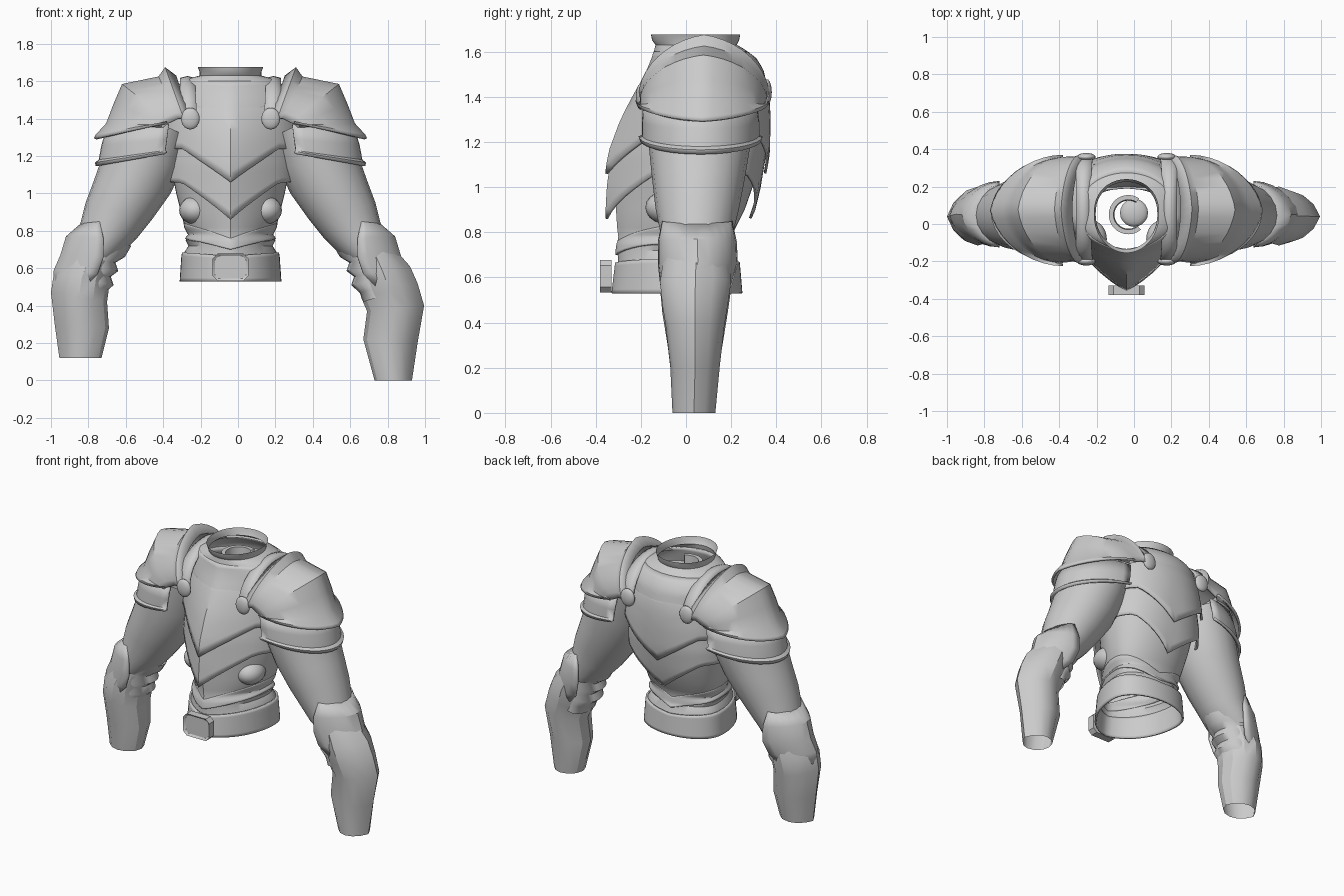
import bpy, bmesh
from math import sin, cos, pi

cube = bpy.data.objects.get("Cube")
if cube:
    bpy.data.objects.remove(cube, do_unlink=True)

CX = -0.04   # body centre line
MID = 0.05   # depth of the widest part of the body

steel = bpy.data.materials.new("plain grey")
steel.use_nodes = True
grey = (0.6, 0.6, 0.6, 1)
steel.diffuse_color = grey
steel.node_tree.nodes["Principled BSDF"].inputs["Base Color"].default_value = grey


def finish(name, bm, thick=0, angle=35):
    bmesh.ops.recalc_face_normals(bm, faces=bm.faces)
    mesh = bpy.data.meshes.new(name)
    bm.to_mesh(mesh)
    bm.free()
    mesh.materials.append(steel)
    obj = bpy.data.objects.new(name, mesh)
    bpy.context.collection.objects.link(obj)
    if thick:
        mod = obj.modifiers.new("thickness", "SOLIDIFY")
        mod.thickness = thick
        mod.offset = -1
    bpy.ops.object.select_all(action="DESELECT")
    obj.select_set(True)
    bpy.context.view_layer.objects.active = obj
    bpy.ops.object.shade_smooth_by_angle(angle=angle * pi / 180)


def skin(name, rings, closed, **options):
    """Bridge a list of equally long point rings."""
    bm = bmesh.new()
    grid = [[bm.verts.new(p) for p in ring] for ring in rings]
    count = len(grid[0])
    for a, b in zip(grid, grid[1:]):
        for i in range(count if closed else count - 1):
            j = (i + 1) % count
            bm.faces.new((a[i], a[j], b[j], b[i]))
    finish(name, bm, **options)


def lerp(a, b, f):
    return a + (b - a) * f


def limb(name, side, rows, n=20, full=True, keel=0, **options):
    """Rows: inner x, z, outer x, z, front y, back y. Full rings or half arches."""
    rings = []
    for ix, iz, ox, oz, front, back in rows:
        ring = []
        for i in range(n if full else n + 1):
            t = (2 if full else 1) * pi * i / n
            s = sin(t)
            if s > 0:
                s = lerp(s, 1 - abs(cos(t)), keel)
            f = (1 + s) / 2 if full else s
            y = (front + back) / 2 - (back - front) / 2 * cos(t)
            ring.append((CX + side * lerp(ix, ox, f), y, lerp(iz, oz, f)))
        rings.append(ring)
    skin(name, rings, full, **options)


# Torso profile: height, half width, front y, back y, keel strength
BODY = [(.53, .262, -.32, .24, .1), (.68, .25, -.30, .225, .1), (.72, .225, -.305, .20, .15),
        (.75, .24, -.305, .20, .2), (.78, .22, -.30, .20, .25), (.82, .245, -.305, .22, .3),
        (.90, .265, -.31, .26, .4), (1.0, .29, -.315, .295, .5), (1.15, .32, -.31, .335, .55),
        (1.3, .33, -.27, .355, .5), (1.42, .33, -.22, .36, .4), (1.52, .32, -.17, .34, .3),
        (1.57, .29, -.15, .31, .2), (1.61, .24, -.14, .26, .1), (1.63, .165, -.135, .225, 0),
        (1.65, .165, -.15, .235, 0), (1.675, .175, -.155, .24, 0)]


def body_point(a, z, offset=0):
    for low, high in zip(BODY, BODY[1:]):
        if z <= high[0]:
            break
    f = (z - low[0]) / (high[0] - low[0])
    half, front, back, keel = (lerp(p, q, f) for p, q in zip(low[1:], high[1:]))
    s, c = sin(a), cos(a)
    if c > 0:
        y = MID - (MID - front + offset) * lerp(c, 1 - abs(s), keel)
    else:
        y = MID + (back - MID + offset) * abs(c) ** .85
    return (CX + (half + offset) * s, y, z)


def body_plate(name, top, bottom, flare, thick=.012, steps=8, n=48):
    """Plate wrapped round the torso; its edges are functions of the side factor."""
    rings = []
    for k in range(steps + 1):
        f = k / steps
        ring = []
        for i in range(n):
            a = 2 * pi * i / n
            side = abs(sin(a))
            z = lerp(top(side), bottom(side), f)
            ring.append(body_point(a, z, lerp(*flare, f)))
        rings.append(ring)
    skin(name, rings, True, thick=thick)


# Torso, collar and layered body plates
skin("torso", [[body_point(2 * pi * i / 48, row[0]) for i in range(48)] for row in BODY], True)
body_plate("gorget", lambda s: 1.6, lambda s: 1.37 + .08 * min(s / .5, 1), (.002, .006))
body_plate("breastplate", lambda s: 1.5, lambda s: 1.06 + .18 * min(s / .7, 1), (.0, .045))
body_plate("belly_plate", lambda s: 1.26, lambda s: .86 + .2 * min(s / .75, 1), (.01, .05))
body_plate("waist_lame", lambda s: .76 + .08 * s, lambda s: .70 + .06 * s, (.001, .01))
body_plate("belt", lambda s: .665 + .02 * s, lambda s: .53, (.012, .01))

# Belt buckle with a recessed middle
bm = bmesh.new()
bmesh.ops.create_cube(bm, size=1)
for v in bm.verts:
    v.co = (CX + v.co.x * .19, -.355 + v.co.y * .05, .605 + v.co.z * .145)
upright = [e for e in bm.edges if abs(e.verts[0].co.y - e.verts[1].co.y) > .02]
bmesh.ops.bevel(bm, geom=upright, offset=.025, segments=1, affect="EDGES")
bm.normal_update()
face = min(bm.faces, key=lambda f: f.calc_center_median().y)
bmesh.ops.inset_individual(bm, faces=[face], thickness=.014, depth=0)
bmesh.ops.translate(bm, verts=face.verts, vec=(0, .01, 0))
finish("buckle", bm)

# Neck lining: open ring and small inner cap
bands = []
for radius, z in ((.1, 1.52), (.105, 1.6), (.08, 1.6), (.075, 1.52)):
    arc = [1 + i * 4.4 / 20 for i in range(21)]
    bands.append([(-.03 + radius * cos(a), MID + radius * sin(a), z) for a in arc])
skin("neck_lining", bands, False)


def ball(name, center, size):
    bm = bmesh.new()
    bmesh.ops.create_uvsphere(bm, u_segments=20, v_segments=10, radius=1)
    for v in bm.verts:
        v.co = [c + p * r for c, p, r in zip(center, v.co, size)]
    finish(name, bm)


ball("neck_cap", (0, .06, 1.52), (.075, .075, .03))

# Shoulder armour and sleeves, mirrored about the body centre
PAD = [(.22, 1.42, .29, 1.63, -.19, .35), (.25, 1.40, .35, 1.675, -.21, .37),
       (.28, 1.40, .385, 1.625, -.20, .36), (.32, 1.38, .58, 1.585, -.205, .36),
       (.35, 1.37, .625, 1.48, -.205, .355), (.36, 1.365, .665, 1.375, -.205, .35),
       (.34, 1.385, .72, 1.315, -.225, .37), (.35, 1.37, .73, 1.295, -.22, .365)]
LAME = [(.33, 1.37, .66, 1.36, -.19, .315), (.34, 1.29, .69, 1.26, -.195, .325),
        (.35, 1.23, .705, 1.18, -.195, .325), (.34, 1.225, .725, 1.165, -.21, .34),
        (.35, 1.21, .72, 1.145, -.205, .335)]
STRAP = [(.18, 1.41, .19, 1.618, -.195, .355), (.22, 1.38, .23, 1.628, -.2, .36),
         (.27, 1.41, .27, 1.618, -.195, .355)]
SLEEVE = [(.22, 1.3, .60, 1.48, -.17, .30), (.26, 1.13, .67, 1.24, -.165, .285),
          (.32, 1.0, .73, 1.07, -.15, .26), (.42, .86, .775, .95, -.135, .235),
          (.50, .76, .80, .85, -.115, .21), (.57, .69, .83, .75, -.11, .2),
          (.62, .65, .85, .69, -.10, .19)]
COP = [(.70, .85, .80, .84, -.105, .205), (.68, .76, .88, .77, -.125, .225),
       (.68, .66, .91, .67, -.125, .23), (.71, .57, .945, .59, -.115, .205),
       (.78, .50, .95, .50, -.09, .17)]

# Forearms hang differently on each side
VAMBRACE = {
    1: [(.66, .66, .88, .70, -.10, .19), (.67, .55, .96, .61, -.115, .2),
        (.70, .44, 1.0, .52, -.105, .185), (.73, .37, 1.035, .40, -.09, .17),
        (.71, .22, 1.0, .2, -.07, .15), (.77, .0, .97, .0, -.06, .13)],
    -1: [(.62, .63, .89, .68, -.10, .19), (.645, .53, .945, .57, -.115, .2),
         (.66, .42, .96, .47, -.105, .185), (.65, .28, .94, .3, -.08, .16),
         (.69, .12, .915, .12, -.06, .13)]}

# Bunched cloth inside the elbow: inner x and height of each crease
FOLDS = [(.54, .72), (.575, .66), (.625, .63), (.61, .585), (.65, .555), (.635, .51),
         (.68, .47), (.70, .42)]

for side, word in ((1, "left"), (-1, "right")):
    limb(word + "_sleeve", side, SLEEVE)
    limb(word + "_shoulder_pad", side, PAD, full=False, keel=.15, thick=.015)
    limb(word + "_shoulder_lame", side, LAME, full=False, thick=.015)
    limb(word + "_strap", side, STRAP, full=False, thick=.012)
    limb(word + "_elbow_cop", side, COP, n=12, full=False, keel=.15, thick=.015, angle=30)
    limb(word + "_vambrace", side, VAMBRACE[side], n=12, keel=.25, angle=30)
    shift = .01 * side
    folds = [(x + shift, z, .84, z + .04, -.08, .17) for x, z in FOLDS]
    limb(word + "_elbow_folds", side, folds, angle=60)

    # Padded bulge at the flank, below the body plates
    ball(word + "_flank_pad", (CX + side * .19, -.08, .91), (.085, .1, .075))

    # Rounded strap ends, front and back
    for end, y, height in (("front", -.2, 1.4), ("back", .358, 1.42)):
        ball(word + "_strap_end_" + end, (CX + side * .215, y, height), (.05, .022, .058))
